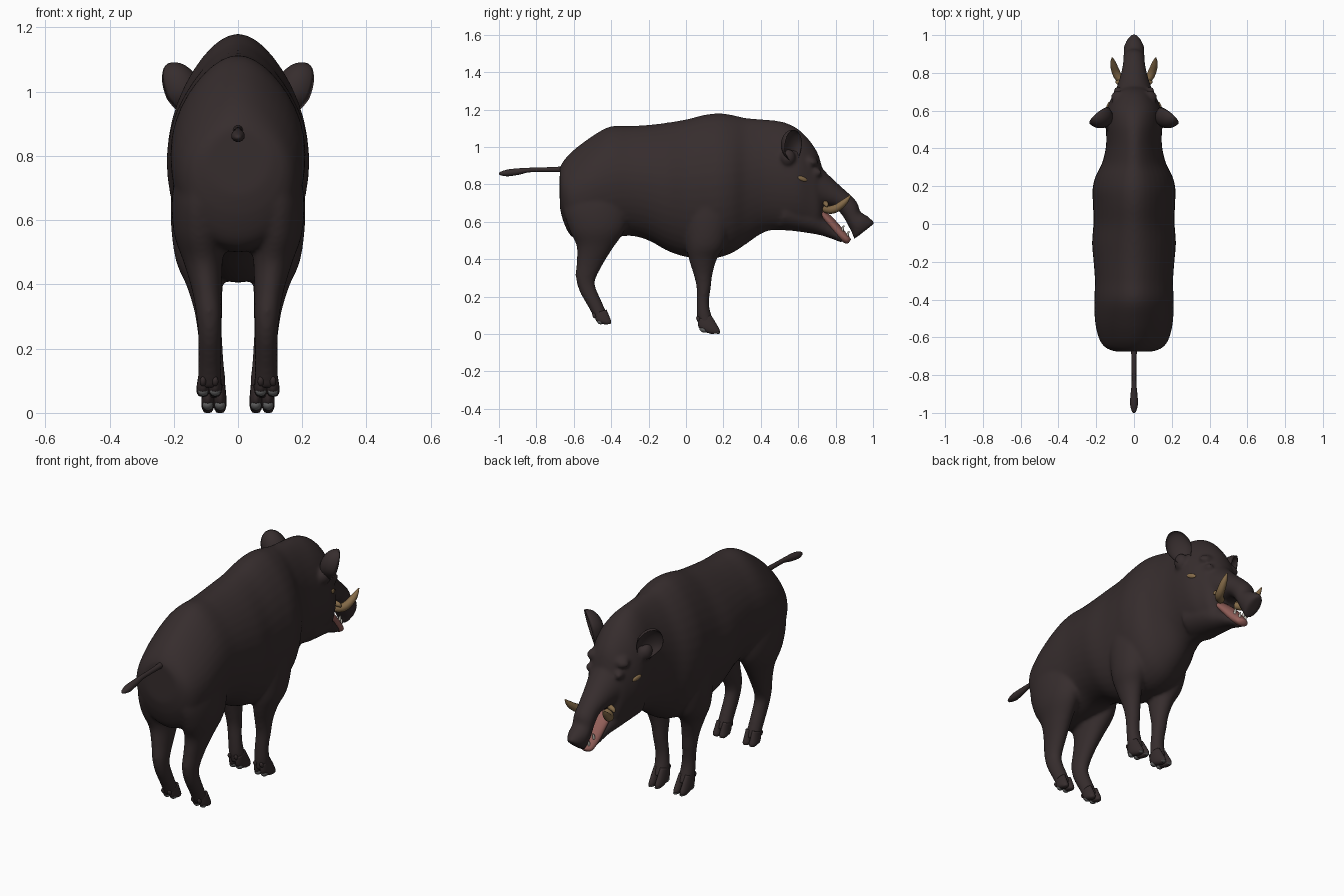
import bpy, bmesh, math
from mathutils import Vector, Euler


def material(name, rgb):
    m = bpy.data.materials.new(name)
    m.diffuse_color = (*rgb, 1)
    return m


HIDE = material("dark_brown_hide", (.037, .026, .0265))
TUSK = material("tan_ivory", (.23, .145, .065))
GUM = material("pink_gum", (.29, .115, .10))
PAD = material("grey_hoof", (.13, .13, .13))
TOOTH = material("white_tooth", (.6, .57, .5))


def catmull(p, steps):
    """Smoothly interpolate a list of equal-length tuples."""
    out = []
    for i in range(len(p) - 1):
        a, b, c, d = p[max(i - 1, 0)], p[i], p[i + 1], p[min(i + 2, len(p) - 1)]
        for s in range(steps):
            t = s / steps
            out.append([.5 * (2 * q + (r - o) * t + (2 * o - 5 * q + 4 * r - u) * t * t
                              + (3 * q - o - 3 * r + u) * t ** 3)
                        for o, q, r, u in zip(a, b, c, d)])
    return out + [list(p[-1])]


def skin(bm, loops):
    """Bridge vertex loops and cap both ends."""
    n = len(loops[0])
    for a, b in zip(loops, loops[1:]):
        for k in range(n):
            bm.faces.new((a[k], a[(k + 1) % n], b[(k + 1) % n], b[k]))
    bm.faces.new(loops[0])
    bm.faces.new(loops[-1][::-1])


def loft(bm, rings, sx=1, n=28, steps=4, ridge=0):
    """Elliptic rings: (y, z of one edge, y, z of opposite edge, half width, centre x)."""
    loops = []
    for ya, za, yb, zb, w, cx in catmull(rings, steps):
        loop = []
        r = ridge * min(1, max(0, (.65 - ya) / .2))  # pinch the back, not the head
        for k in range(n):
            t = 2 * math.pi * k / n
            c = math.cos(t)
            x = w * math.sin(t) * (1 - r * max(0, c) ** 2)
            loop.append(bm.verts.new((sx * (cx + x), (ya + yb) / 2 + c / 2 * (ya - yb),
                                      (za + zb) / 2 + c / 2 * (za - zb))))
        loops.append(loop)
    skin(bm, loops)


def ball(bm, centre, radii, rot=(0, 0, 0), sx=1, shape=None):
    """Ellipsoid, optionally reshaped in its unit space, mirrored by sx."""
    vs = bmesh.ops.create_uvsphere(bm, u_segments=24, v_segments=16, radius=1)["verts"]
    m = Euler([math.radians(a) for a in rot], 'XYZ').to_matrix()
    for v in vs:
        if shape:
            v.co = shape(v.co)
        p = m @ Vector([c * r for c, r in zip(v.co, radii)]) + Vector(centre)
        v.co = (sx * p.x, p.y, p.z)


def horn(bm, pts, sx, n=14):
    """Curved tapering spike through (x, y, z, radius) points."""
    path = catmull(pts, 6)
    loops = []
    for i, p in enumerate(path):
        d = Vector(path[min(i + 1, len(path) - 1)][:3]) - Vector(path[max(i - 1, 0)][:3])
        q = d.to_track_quat('Z', 'Y')
        loop = []
        for k in range(n):
            t = 2 * math.pi * k / n
            c = Vector(p[:3]) + q @ Vector((math.cos(t), math.sin(t), 0)) * p[3]
            loop.append(bm.verts.new((sx * c.x, c.y, c.z)))
        loops.append(loop)
    skin(bm, loops)


def finish(bm, name, mat):
    bmesh.ops.recalc_face_normals(bm, faces=bm.faces)
    me = bpy.data.meshes.new(name)
    bm.to_mesh(me)
    bm.free()
    me.materials.append(mat)
    for p in me.polygons:
        p.use_smooth = True
    ob = bpy.data.objects.new(name, me)
    bpy.context.collection.objects.link(ob)
    return ob


# Body, neck and head: (y, top z, bottom z, half width)
trunk = [(-.675, .89, .68, .10), (-.655, .925, .60, .15), (-.61, .975, .52, .184),
         (-.52, 1.045, .50, .206), (-.41, 1.108, .51, .210), (-.30, 1.112, .525, .207),
         (-.2, 1.118, .50, .214), (-.1, 1.13, .445, .222), (0, 1.147, .412, .215),
         (.1, 1.172, .405, .217), (.18, 1.18, .41, .22), (.25, 1.17, .435, .205),
         (.32, 1.155, .48, .17), (.40, 1.148, .535, .15), (.46, 1.143, .555, .147),
         (.53, 1.13, .553, .15), (.60, 1.095, .55, .147), (.66, 1.035, .54, .123),
         (.705, .965, .535, .10), (.73, .88, .57, .07)]
# Snout, tilted rings ending in the nose disc
snout = [(.64, 1.0, .54, .68, .125, 0), (.73, .885, .63, .65, .105, 0),
         (.80, .815, .71, .675, .08, 0), (.88, .742, .79, .675, .06, 0),
         (.917, .70, .838, .63, .058, 0), (.932, .655, .866, .58, .055, 0),
         (.97, .63, .885, .545, .055, 0), (1.003, .602, .895, .513, .042, 0),
         (1.012, .595, .90, .507, .03, 0)]
jaw = [(.55, .75, .50, .56, .12, 0), (.68, .69, .65, .54, .092, 0),
       (.75, .62, .74, .522, .06, 0), (.84, .53, .835, .487, .035, 0)]
hind_leg = [(-.36, .85, -.62, .82, .06, .12), (-.31, .68, -.655, .68, .085, .12),
            (-.325, .56, -.625, .56, .08, .12), (-.39, .46, -.585, .47, .06, .108),
            (-.44, .38, -.585, .38, .046, .097), (-.485, .29, -.59, .31, .039, .09),
            (-.48, .24, -.57, .23, .036, .088), (-.44, .15, -.52, .14, .036, .088),
            (-.415, .09, -.485, .075, .037, .088)]
fore_leg = [(.22, .80, -.02, .80, .06, .14), (.235, .62, -.01, .62, .08, .13),
            (.21, .48, 0, .48, .075, .12), (.165, .40, .015, .40, .057, .105),
            (.142, .32, .04, .32, .044, .093), (.133, .25, .056, .25, .038, .088),
            (.123, .17, .057, .17, .036, .081), (.133, .11, .058, .10, .038, .077),
            (.155, .055, .066, .045, .036, .075)]

bm = bmesh.new()
loft(bm, [(y, a, y, b, w, 0) for y, a, b, w in trunk], n=40, ridge=.22)
loft(bm, snout)
loft(bm, jaw)
for s in (1, -1):
    loft(bm, hind_leg, s)
    loft(bm, fore_leg, s)
    ball(bm, (.088, .70, .862), (.022, .028, .02), sx=s)              # eyelid
    ball(bm, (.085, .675, .925), (.04, .035, .022), (-30, 20, 0), s)  # brow
    ball(bm, (.145, .545, .945), (.03, .04, .045), sx=s)              # ear root
body = finish(bm, "body", HIDE)
rm = body.modifiers.new("blend", 'REMESH')
rm.mode = 'VOXEL'
rm.voxel_size = .01
rm.use_smooth_shade = True
sm = body.modifiers.new("soften", 'SMOOTH')
sm.factor = .5
sm.iterations = 6

# Tail with tuft
bm = bmesh.new()
loft(bm, [(-.62, .90, -.62, .865, .019, 0), (-.70, .893, -.70, .866, .014, 0),
          (-.83, .889, -.83, .865, .012, 0), (-.89, .886, -.89, .852, .017, 0),
          (-.95, .88, -.95, .843, .021, 0), (-.99, .868, -.99, .848, .012, 0),
          (-1.0, .86, -1.0, .855, .003, 0)], n=16)
finish(bm, "tail", HIDE)


# Cupped ears opening forward and outward
def cup(c):
    depth = math.sqrt(max(0, 1 - c.x ** 2 - c.z ** 2))
    taper = 1 if c.z > 0 else 1 + .35 * c.z
    return Vector((c.x * taper, -depth * (.6 if c.y > 0 else 1), c.z))


bm = bmesh.new()
for s in (1, -1):
    ball(bm, (.18, .575, 1.0), (.066, .07, .096), (-14, 20, -48), s, cup)
finish(bm, "ears", HIDE)

# Cloven toes, dew claws and grey heel pads
toes, pads = bmesh.new(), bmesh.new()
for s in (1, -1):
    for d in (-.019, .019):
        loft(toes, [(.135, .10, .062, .08, .016, .075 + d), (.162, .055, .068, .035, .02, .075 + d),
                    (.18, .022, .10, .012, .019, .075 + d), (.18, .004, .135, .0, .012, .075 + d)], s, 16)
        loft(toes, [(-.425, .13, -.49, .11, .016, .088 + d), (-.408, .09, -.48, .07, .02, .09 + d),
                    (-.40, .068, -.45, .055, .019, .09 + d), (-.402, .055, -.425, .05, .012, .09 + d)], s, 16)
        ball(toes, (.077 + d, .066, .08), (.01, .01, .016), (25, 0, 0), s)
        ball(toes, (.09 + d, -.49, .098), (.01, .01, .016), (25, 0, 0), s)
        ball(pads, (.075 + d, .094, .024), (.017, .022, .016), (-18, 0, 0), s)
        ball(pads, (.09 + d, -.458, .066), (.016, .018, .014), (-20, 0, 0), s)
        ball(pads, (.075 + d, .168, .008), (.013, .014, .007), (-10, 0, 0), s)
finish(toes, "hooves", HIDE)
finish(pads, "hoof_pads", PAD)

# Pink lower gum along the open mouth
bm = bmesh.new()
loft(bm, [(.73, .67, .715, .625, .06, 0), (.785, .622, .757, .572, .056, 0),
          (.838, .563, .807, .515, .048, 0), (.873, .52, .85, .485, .036, 0),
          (.882, .505, .87, .487, .015, 0)], n=24)
finish(bm, "lower_gum", GUM)

# Teeth, tusks and cheek spurs
teeth, tusks = bmesh.new(), bmesh.new()
for s in (1, -1):
    for y, z, x in ((.835, .56, .028), (.862, .53, .018)):
        horn(teeth, [(x, y, z - .01, .007), (x, y + .005, z + .01, .006), (x, y + .01, z + .02, .002)], s, 8)
    horn(tusks, [(.045, .745, .668, .02), (.08, .775, .664, .022), (.098, .81, .676, .021),
                 (.11, .85, .708, .016), (.115, .88, .742, .003)], s)
    horn(tusks, [(.06, .745, .70, .014), (.085, .75, .692, .012), (.095, .755, .68, .004)], s)
    ball(tusks, (.138, .622, .83), (.008, .028, .012), (-20, 0, 20), s)
finish(teeth, "teeth", TOOTH)
finish(tusks, "tusks", TUSK)
